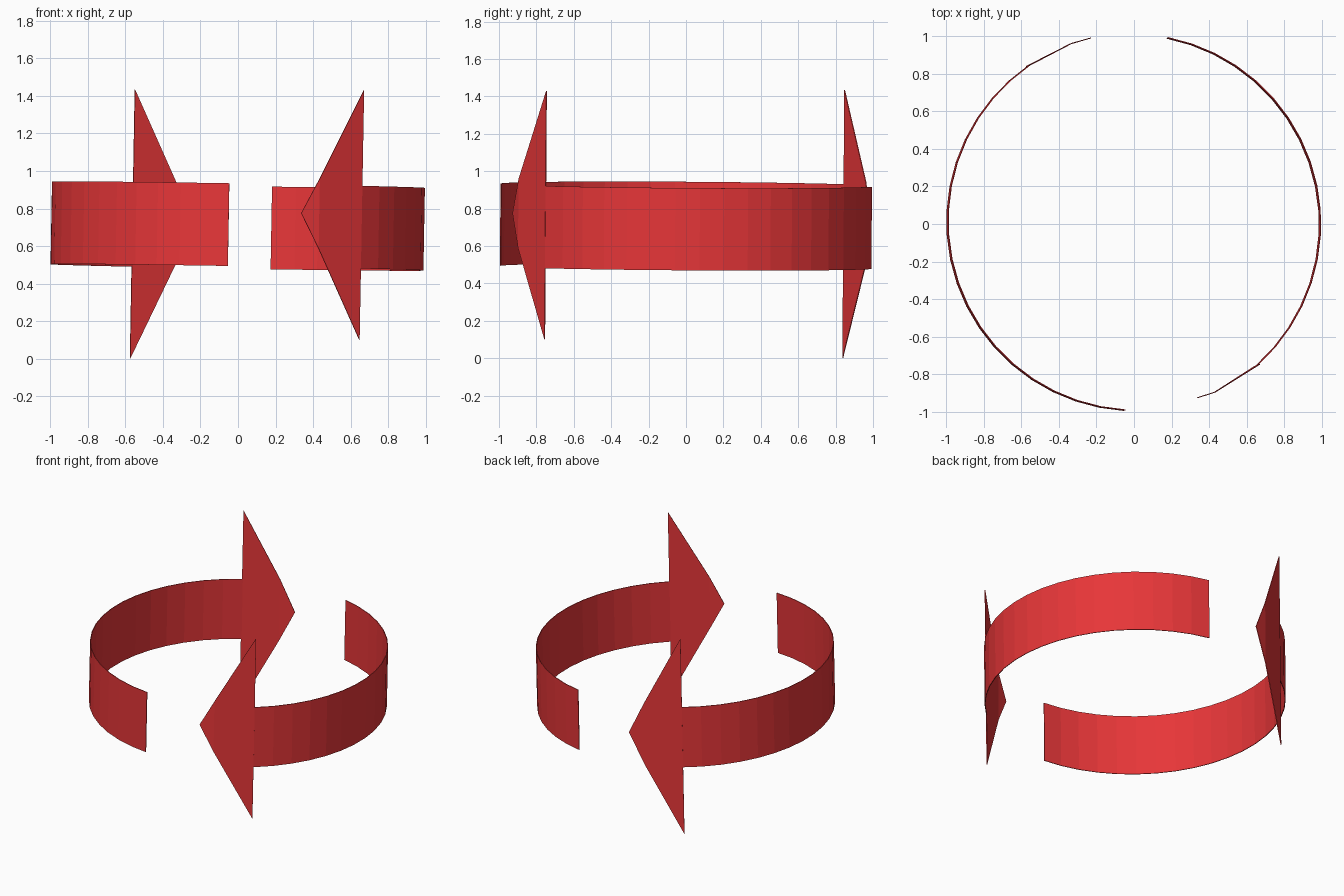
import bpy, bmesh
from math import radians, cos, sin

if "Cube" in bpy.data.objects:
    bpy.data.objects.remove(bpy.data.objects["Cube"])

red = bpy.data.materials.new("red")
red.diffuse_color = (0.8, 0.037, 0.04, 1)
red.use_nodes = True
red.node_tree.nodes["Principled BSDF"].inputs["Base Color"].default_value = red.diffuse_color
MID, HALF = 0.707, 0.22          # ribbon centre height and half height


def tilt(x, y, z):
    """The whole model leans about one degree."""
    d = z - MID
    return (x + 0.018 * d, y + 0.007 * d, z - 0.017 * x - 0.007 * y)


def make_sheet(name, columns):
    """Thin strip through columns (x, y, z centre, half height); half 0 is a tip."""
    bm = bmesh.new()
    cols = []
    for x, y, z, h in columns:
        heights = (z - h, z + h) if h else (z,)
        cols.append([bm.verts.new(tilt(x, y, k)) for k in heights])
    for a, b in zip(cols, cols[1:]):
        bm.faces.new([a[0], *b, a[1]])
    me = bpy.data.meshes.new(name)
    bm.to_mesh(me)
    bm.free()
    me.materials.append(red)
    ob = bpy.data.objects.new(name, me)
    bpy.context.collection.objects.link(ob)
    solid = ob.modifiers.new("thickness", "SOLIDIFY")
    solid.thickness = 0.005
    solid.offset = 0


def make_arrow(name, centre, radius, start, end, steps, head):
    # curved ribbon
    cols = []
    for i in range(steps + 1):
        a = radians(start + (end - start) * i / steps)
        cols.append((centre[0] + radius * cos(a), centre[1] + radius * sin(a), MID, HALF))
    make_sheet(name + "_ribbon", cols)
    # pointed head, slightly bent near its tip
    make_sheet(name + "_head", head)


make_arrow("left_arrow", (0.015, 0.015), 1.008, 266.3, 124.6, 19,
           [(-0.562, 0.843, 0.714, 0.717), (-0.335, 0.96, 0.718, 0.227), (-0.23, 0.99, 0.72, 0)])
make_arrow("right_arrow", (-0.02, 0.0), 1.01, 78.7, -48, 17,
           [(0.657, -0.751, 0.771, 0.665), (0.43, -0.895, 0.775, 0.185), (0.335, -0.926, 0.775, 0)])
